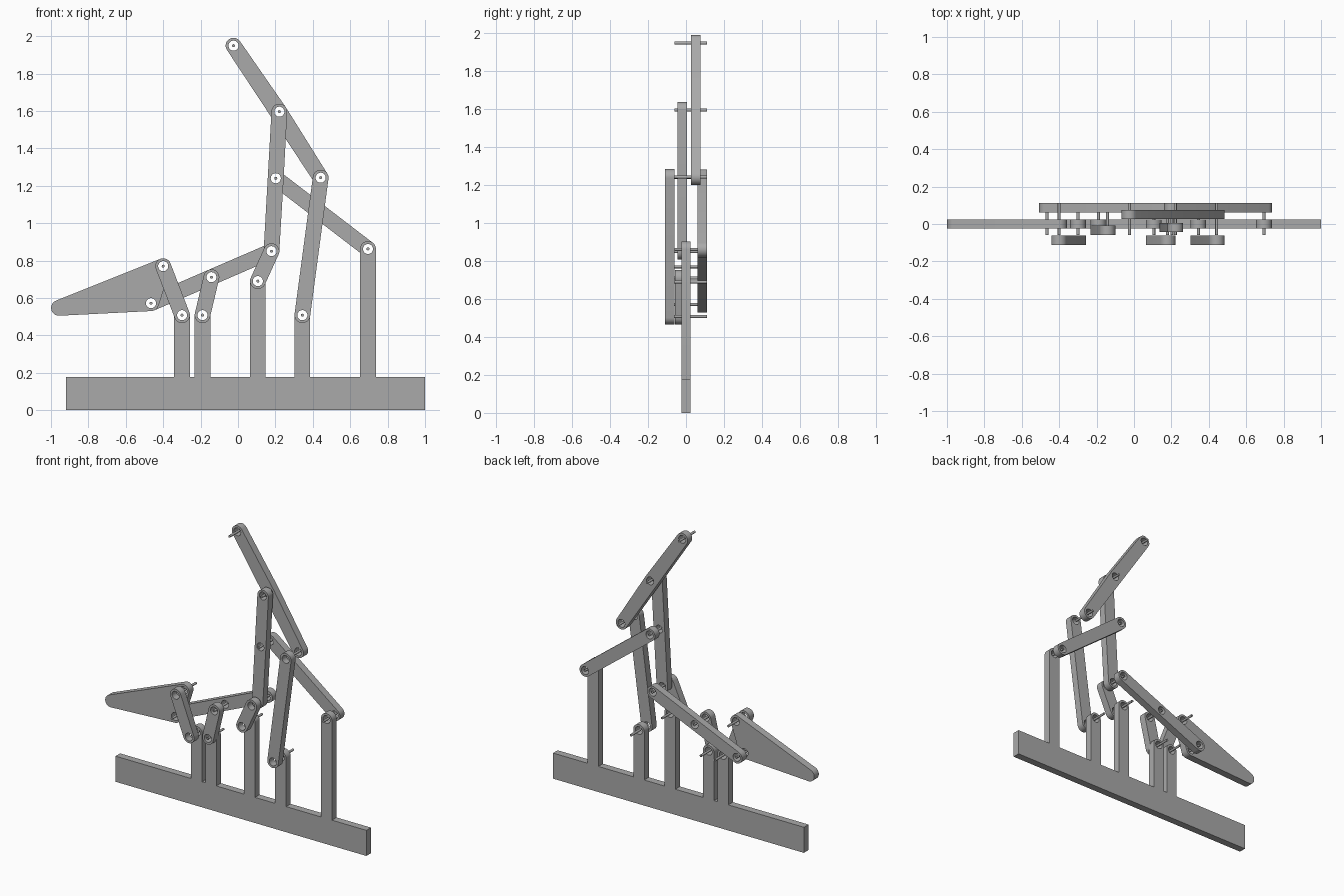
import bpy
import bmesh
from math import cos, sin, pi, radians
from mathutils import Matrix

if "Cube" in bpy.data.objects:
    bpy.data.objects.remove(bpy.data.objects["Cube"])

grey = bpy.data.materials.new("mid grey")
grey.use_nodes = True
colour = (0.4, 0.4, 0.4, 1)
grey.diffuse_color = colour
grey.node_tree.nodes["Principled BSDF"].inputs["Base Color"].default_value = colour

THICK, R, HOLE, PIN = 0.05, 0.042, 0.027, 0.008

# Joints of the linkage, in the x-z plane
J = {
    "crest": (-0.024, 1.949), "neck": (0.221, 1.596), "rear": (0.442, 1.243),
    "chest": (0.202, 1.24), "tall_post": (0.695, 0.862), "elbow": (0.179, 0.85),
    "mid_post": (0.106, 0.69), "right_post": (0.344, 0.508),
    "rocker": (-0.142, 0.711), "inner_post": (-0.19, 0.508),
    "outer_post": (-0.299, 0.508), "plate_top": (-0.4, 0.77),
    "plate_low": (-0.465, 0.572),
}
NOSE = (-0.957, 0.547)


def arc(c, r, start=0, sweep=2 * pi, n=40):
    return [(c[0] + r * cos(start + sweep * i / n), c[1] + r * sin(start + sweep * i / n))
            for i in range(n + 1 if sweep < 6 else n)]


def hull(points):
    """Convex outline around the points."""
    def half(pts):
        out = []
        for p in pts:
            while len(out) > 1 and ((out[-1][0] - out[-2][0]) * (p[1] - out[-2][1])
                                    - (out[-1][1] - out[-2][1]) * (p[0] - out[-2][0])) <= 0:
                out.pop()
            out.append(p)
        return out[:-1]
    pts = sorted(points)
    return half(pts) + half(pts[::-1])


def finish(obj):
    obj.data.materials.clear()
    obj.data.materials.append(grey)
    bpy.ops.object.select_all(action='DESELECT')
    obj.select_set(True)
    bpy.context.view_layer.objects.active = obj
    bpy.ops.object.shade_smooth_by_angle(angle=radians(30))


def plate(name, outline, holes, y):
    """Flat upright plate with round holes, centred on depth y."""
    curve = bpy.data.curves.new(name, 'CURVE')
    curve.dimensions, curve.fill_mode, curve.extrude = '2D', 'BOTH', THICK / 2
    for loop in [outline] + [arc(h, HOLE, n=28) for h in holes]:
        spline = curve.splines.new('POLY')
        spline.points.add(len(loop) - 1)
        for p, (x, z) in zip(spline.points, loop):
            p.co = (x, z, 0, 1)
        spline.use_cyclic_u = True
    temp = bpy.data.objects.new(name + "_profile", curve)
    bpy.context.collection.objects.link(temp)
    bpy.context.view_layer.update()
    mesh = bpy.data.meshes.new_from_object(
        temp.evaluated_get(bpy.context.evaluated_depsgraph_get()))
    bpy.data.objects.remove(temp)
    mesh.name = name
    bm = bmesh.new()
    bm.from_mesh(mesh)
    bmesh.ops.remove_doubles(bm, verts=bm.verts, dist=0.0001)
    bmesh.ops.transform(bm, verts=bm.verts,
                        matrix=Matrix.Translation((0, y, 0)) @ Matrix.Rotation(pi / 2, 4, 'X'))
    bmesh.ops.recalc_face_normals(bm, faces=bm.faces)
    bm.to_mesh(mesh)
    bm.free()
    obj = bpy.data.objects.new(name, mesh)
    bpy.context.collection.objects.link(obj)
    finish(obj)


# Base rail with its five round-topped posts, one piece
posts = ["tall_post", "right_post", "mid_post", "inner_post", "outer_post"]
RAIL = 0.177
outline = [(-0.92, 0), (1, 0), (1, RAIL)]
for p in posts:
    x = J[p][0]
    outline += [(x + R, RAIL)] + arc(J[p], R, 0, pi, 20) + [(x - R, RAIL)]
outline.append((-0.92, RAIL))
plate("base_with_posts", outline, [J[p] for p in posts], 0)

# Links: joints along each one, and its depth
FRONT, BACK = -0.086, 0.086
links = {
    "top_arm": (["crest", "neck", "rear"], 0.051),
    "upright_link": (["neck", "chest", "elbow"], -0.019),
    "back_brace": (["chest", "tall_post"], BACK),
    "long_crank": (["rear", "right_post"], FRONT),
    "short_crank": (["elbow", "mid_post"], FRONT),
    "rocker_bar": (["elbow", "rocker", "plate_low"], BACK),
    "rocker_support": (["rocker", "inner_post"], -0.034),
    "plate_crank": (["plate_top", "outer_post"], FRONT),
}
for name, (joints, y) in links.items():
    centres = [J[j] for j in joints]
    plate(name, hull([p for c in centres for p in arc(c, R)]), centres, y)

# Tapered end plate
centres = [J["plate_top"], J["plate_low"]]
plate("end_plate", hull([p for c in centres + [NOSE] for p in arc(c, R)]), centres, 0)

# Thin pin through every joint
for name, (x, z) in J.items():
    bpy.ops.mesh.primitive_cylinder_add(vertices=16, radius=PIN, depth=0.171,
                                        location=(x, 0.0255, z), rotation=(pi / 2, 0, 0))
    pin = bpy.context.object
    pin.name = name + "_pin"
    finish(pin)
